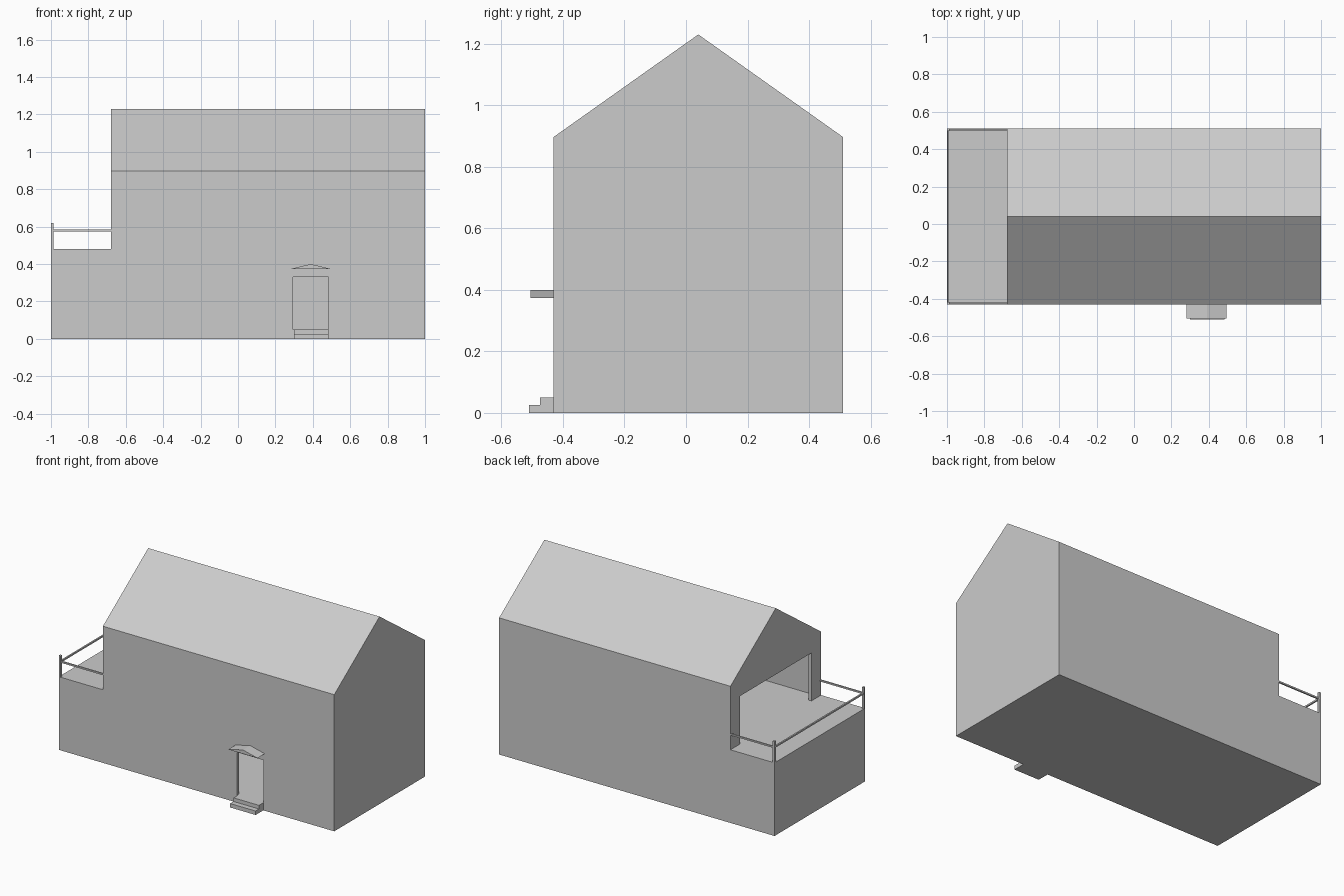
import bpy, bmesh
from mathutils import Vector

cube = bpy.data.objects.get("Cube")
if cube:
    bpy.data.objects.remove(cube, do_unlink=True)

# One plain grey for the whole building
grey = bpy.data.materials.new("plain_grey")
grey.use_nodes = True
colour = (0.6, 0.6, 0.6, 1)
grey.diffuse_color = colour
grey.node_tree.nodes["Principled BSDF"].inputs["Base Color"].default_value = colour


def prism(name, outline, direction):
    """Extrude a planar outline of 3D points along a direction."""
    bm = bmesh.new()
    face = bm.faces.new([bm.verts.new(p) for p in outline])
    res = bmesh.ops.extrude_face_region(bm, geom=[face], use_keep_orig=True)
    moved = [v for v in res["geom"] if isinstance(v, bmesh.types.BMVert)]
    bmesh.ops.translate(bm, verts=moved, vec=Vector(direction))
    bmesh.ops.recalc_face_normals(bm, faces=bm.faces)
    mesh = bpy.data.meshes.new(name)
    bm.to_mesh(mesh)
    bm.free()
    mesh.materials.append(grey)
    obj = bpy.data.objects.new(name, mesh)
    bpy.context.collection.objects.link(obj)
    return obj


def box(name, x0, x1, y0, y1, z0, z1):
    base = [(x0, y0, z0), (x1, y0, z0), (x1, y1, z0), (x0, y1, z0)]
    return prism(name, base, (0, 0, z1 - z0))


def gabled(name, x0, x1, y0, y1, z0, eave, ridge):
    mid = (y0 + y1) / 2
    outline = [(y0, z0), (y1, z0), (y1, eave), (mid, ridge), (y0, eave)]
    return prism(name, [(x0, y, z) for y, z in outline], (x1 - x0, 0, 0))


def cut(target, cutter):
    mod = target.modifiers.new("cut", "BOOLEAN")
    mod.operation = "DIFFERENCE"
    mod.solver = "EXACT"
    mod.object = cutter
    bpy.context.view_layer.objects.active = target
    bpy.ops.object.modifier_apply(modifier=mod.name)
    bpy.data.objects.remove(cutter, do_unlink=True)


FRONT, BACK = -0.43, 0.51
WALL = 0.02
DECK, GABLE = 0.48, -0.68      # terrace height and end wall of the upper storey
FLOOR = 0.05
f, b = FRONT + WALL, BACK - WALL

# House shell: terrace step, hollow storeys, doorway and terrace opening
house = gabled("house_shell", -1, 1, FRONT, BACK, 0, 0.897, 1.23)
cut(house, box("terrace_cutter", -1.2, GABLE, -1, 1, DECK, 2))
cut(house, box("lower_room_cutter", -1 + WALL, 1 - WALL, f, b, FLOOR, DECK - WALL))
cut(house, gabled("upper_room_cutter", GABLE + WALL, 1 - WALL, f, b, DECK, 0.887, 1.206))
cut(house, box("doorway_cutter", 0.295, 0.485, FRONT - 0.05, f + 0.05, FLOOR, 0.33))
cut(house, box("opening_cutter", GABLE - 0.05, GABLE + 0.06, -0.33, 0.41, DECK, 0.795))

# Entrance steps and small pitched canopy
steps = [(FRONT, 0), (FRONT, FLOOR), (-0.475, FLOOR), (-0.475, 0.026), (-0.51, 0.026), (-0.51, 0)]
prism("entrance_steps", [(0.3, y, z) for y, z in steps], (0.185, 0, 0))
canopy = [(0.282, 0.374), (0.495, 0.374), (0.389, 0.4)]
prism("door_canopy", [(x, -0.505, z) for x, z in canopy], (0, 0.075, 0))

# Terrace railing
for side, y, s in (("front", FRONT, 1), ("back", BACK, -1)):
    y0, y1 = sorted((y, y + 0.014 * s))
    box(side + "_post", -1, -0.986, y0, y1, DECK, 0.62)
    y0, y1 = sorted((y + 0.002 * s, y + 0.012 * s))
    box(side + "_rail", -0.986, GABLE, y0, y1, 0.574, 0.584)
box("end_rail", -0.998, -0.988, FRONT + 0.014, BACK - 0.014, 0.574, 0.584)
